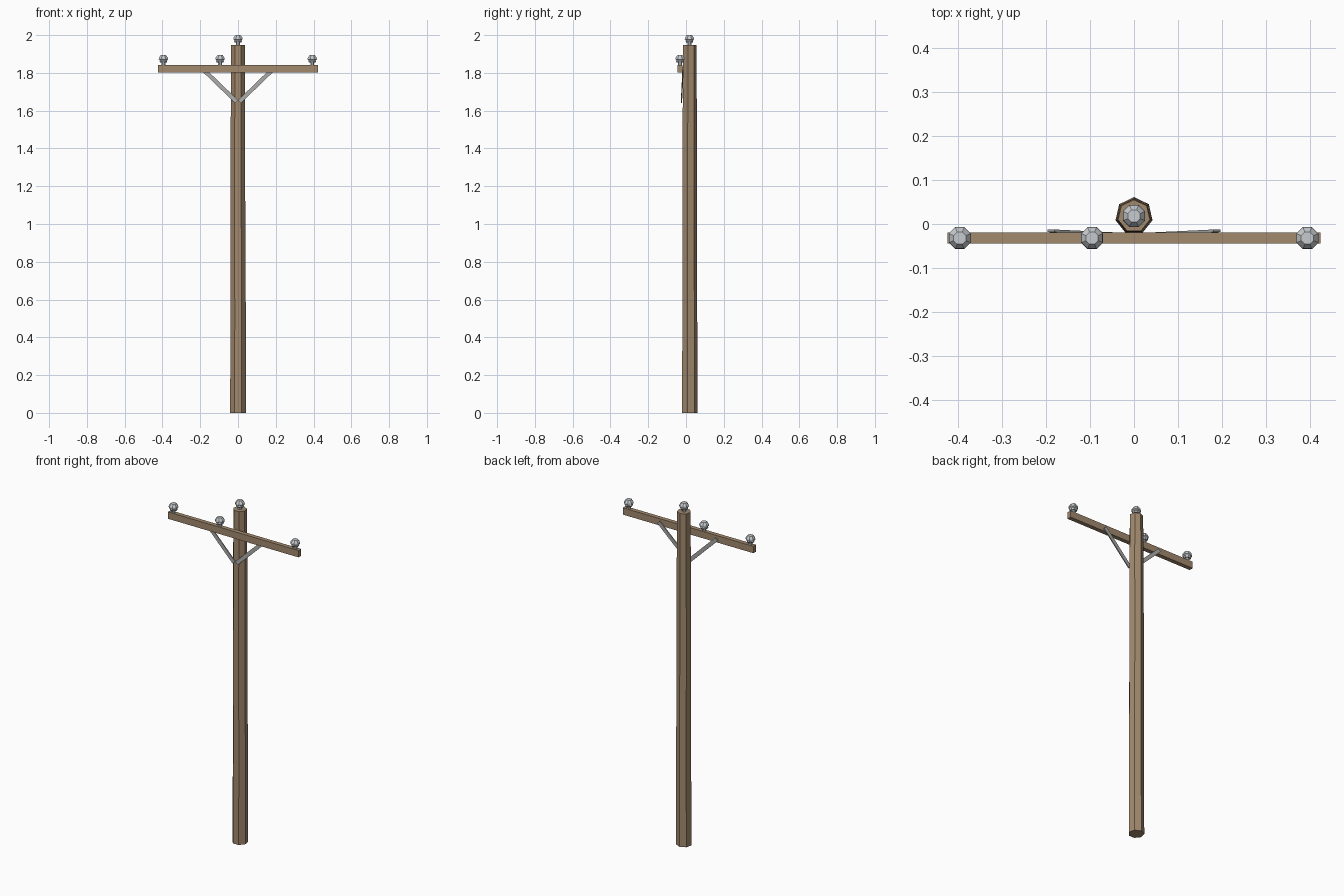
import bpy, bmesh, math
from mathutils import Vector, Matrix

if "Cube" in bpy.data.objects:
    bpy.data.objects.remove(bpy.data.objects["Cube"])


def material(name, rgb):
    m = bpy.data.materials.new(name)
    m.diffuse_color = (*rgb, 1)
    m.use_nodes = True
    m.node_tree.nodes["Principled BSDF"].inputs["Base Color"].default_value = m.diffuse_color
    return m


WOOD = material("weathered_wood", (0.36, 0.25, 0.155))
STEEL = material("grey_steel", (0.40, 0.40, 0.39))
GLAZE = material("pale_porcelain", (0.57, 0.60, 0.62))


def finish(name, bm, mat):
    bmesh.ops.recalc_face_normals(bm, faces=bm.faces)
    mesh = bpy.data.meshes.new(name)
    bm.to_mesh(mesh)
    bm.free()
    mesh.materials.append(mat)
    ob = bpy.data.objects.new(name, mesh)
    bpy.context.collection.objects.link(ob)
    return ob


def lathe(name, rings, sides, start, mat):
    """Skin polygon rings given as (x, y, z, radius), closed at both ends."""
    bm = bmesh.new()
    loops = []
    for x, y, z, r in rings:
        angles = [start + math.tau * i / sides for i in range(sides)]
        loops.append([bm.verts.new((x + r * math.cos(a), y + r * math.sin(a), z)) for a in angles])
    for a, b in zip(loops, loops[1:]):
        for i in range(sides):
            j = (i + 1) % sides
            bm.faces.new((a[i], a[j], b[j], b[i]))
    bm.faces.new(loops[0])
    bm.faces.new(loops[-1])
    return finish(name, bm, mat)


def box(name, centre, size, mat, rotation=Matrix()):
    bm = bmesh.new()
    bmesh.ops.create_cube(bm, size=1, matrix=Matrix.Translation(centre) @ rotation @ Matrix.Diagonal((*size, 1)))
    return finish(name, bm, mat)


# Seven-sided, slightly tapered and uneven pole
POLE_Y = 0.018
lathe("pole", [(0, POLE_Y, 0, 0.043), (0.001, POLE_Y, 0.5, 0.0415), (-0.001, POLE_Y, 1.2, 0.040),
               (0, POLE_Y, 1.65, 0.039), (0, POLE_Y, 1.948, 0.037)], 7, math.pi / 2, WOOD)

# Crossarm on the front of the pole
box("crossarm", (0, -0.032, 1.821), (0.846, 0.025, 0.04), WOOD)

# Flat steel braces, mirrored left and right
for side, label in ((-1, "left"), (1, "right")):
    low = Vector((side * 0.008, -0.024, 1.648))
    high = Vector((side * 0.188, -0.0155, 1.822))
    along = (high - low).normalized()
    across = along.cross(Vector((0, 1, 0))).normalized()
    normal = across.cross(along)
    rot = Matrix((along, normal, across)).transposed().to_4x4()
    box(label + "_brace", (low + high) / 2, ((high - low).length, 0.006, 0.022), STEEL, rot)

# Insulators: pin, lower skirt, groove, upper skirt, crown (height, radius)
PROFILE = [(-0.004, 0.011), (0.014, 0.011), (0.014, 0.019), (0.023, 0.023), (0.026, 0.020),
           (0.031, 0.027), (0.040, 0.025), (0.053, 0.015)]
SPOTS = {"left": (-0.395, -0.032, 1.841), "middle": (-0.095, -0.032, 1.841),
         "right": (0.393, -0.032, 1.841), "top": (0, POLE_Y, 1.947)}
for label, (x, y, z) in SPOTS.items():
    lathe(label + "_insulator", [(x, y, z + h, r) for h, r in PROFILE], 8, math.pi / 8, GLAZE)
